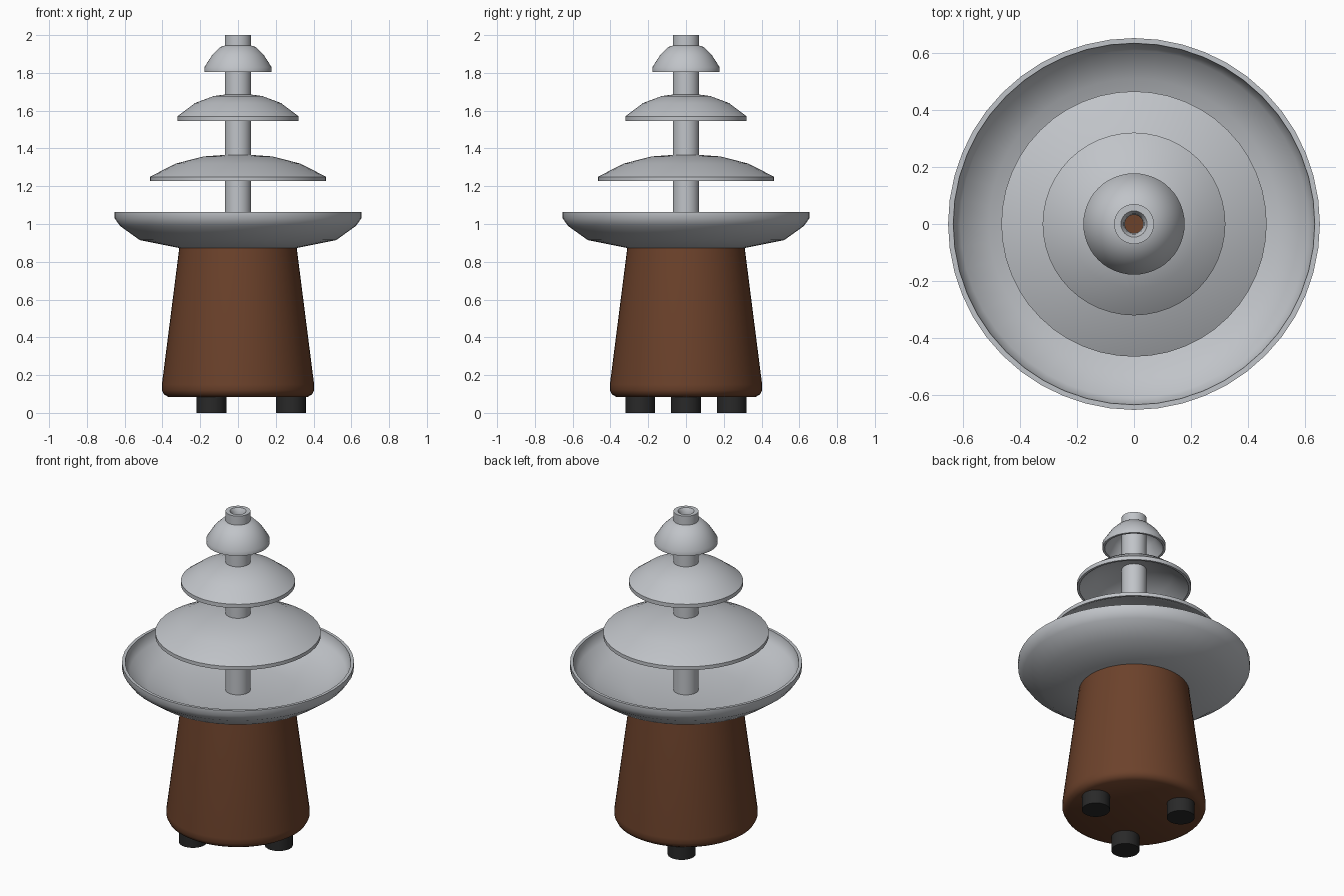
import bpy
import bmesh
from math import radians, cos, sin, tau
from mathutils import Vector

if "Cube" in bpy.data.objects:
    bpy.data.objects.remove(bpy.data.objects["Cube"], do_unlink=True)


def material(name, rgb, roughness=0.5):
    mat = bpy.data.materials.new(name)
    mat.use_nodes = True
    colour = (*rgb, 1.0)
    mat.diffuse_color = colour
    shader = mat.node_tree.nodes["Principled BSDF"]
    shader.inputs["Base Color"].default_value = colour
    shader.inputs["Roughness"].default_value = roughness
    return mat


steel = material("light grey steel", (0.53, 0.55, 0.58))
brown = material("brown casing", (0.15, 0.054, 0.024))
rubber = material("black rubber", (0.022, 0.022, 0.022))


def lathe(name, profile, mat, closed=True, steps=48, centre=(0, 0, 0)):
    """Spin a (radius, height) profile about the vertical axis."""
    bm = bmesh.new()
    verts = [bm.verts.new((r, 0, z)) for r, z in profile]
    edges = [bm.edges.new(pair) for pair in zip(verts, verts[1:])]
    if closed:
        edges.append(bm.edges.new((verts[-1], verts[0])))
    bmesh.ops.spin(bm, geom=verts + edges, cent=(0, 0, 0), axis=(0, 0, 1),
                   angle=tau, steps=steps, use_duplicate=False)
    bmesh.ops.remove_doubles(bm, verts=bm.verts, dist=0.0001)
    bmesh.ops.recalc_face_normals(bm, faces=bm.faces)
    mesh = bpy.data.meshes.new(name)
    bm.to_mesh(mesh)
    bm.free()
    obj = bpy.data.objects.new(name, mesh)
    obj.location = Vector(centre)
    mesh.materials.append(mat)
    bpy.context.collection.objects.link(obj)
    bpy.ops.object.select_all(action="DESELECT")
    obj.select_set(True)
    bpy.context.view_layer.objects.active = obj
    bpy.ops.object.shade_smooth_by_angle(angle=radians(35))
    return obj


# Tapered casing with a rounded lower edge
lathe("base_casing", [(0, 0.085), (0.37, 0.085), (0.392, 0.098), (0.403, 0.12),
                      (0.403, 0.15), (0.31, 0.88), (0, 0.88)], brown, closed=False)

# Three feet spaced evenly around the casing
for i in range(3):
    a = tau * i / 3
    lathe(f"foot_{i + 1}", [(0, 0), (0.079, 0), (0.079, 0.1), (0, 0.1)], rubber,
          closed=False, steps=32, centre=(0.28 * cos(a), 0.28 * sin(a), 0))

# Catch bowl, a shell with an opening below the column
lathe("catch_bowl", [(0.04, 0.873), (0.31, 0.873), (0.52, 0.915), (0.625, 0.99),
                     (0.653, 1.03), (0.653, 1.063), (0.635, 1.063), (0.632, 1.035),
                     (0.61, 1.0), (0.51, 0.933), (0.31, 0.892), (0.04, 0.89)], steel)

# Hollow centre column
lathe("column", [(0.07, 0.88), (0.07, 2.0), (0.046, 2.0), (0.036, 1.985),
                 (0.032, 1.96), (0.032, 0.88)], steel)


# Tier shells: outer profile, then the same line lowered for the underside
def tier(name, outer, thickness):
    rim_r, rim_z = outer[0]
    inside = [(max(r - thickness * 0.6, 0.065), z - thickness) for r, z in outer[1:]]
    inside[0] = (rim_r - thickness * 0.6, rim_z)
    lathe(name, outer + inside[::-1], steel)


tier("lower_tier", [(0.466, 1.228), (0.466, 1.25), (0.33, 1.32),
                    (0.18, 1.358), (0.065, 1.366)], 0.022)
tier("middle_tier", [(0.321, 1.546), (0.321, 1.57), (0.228, 1.64),
                     (0.13, 1.677), (0.065, 1.686)], 0.022)
tier("upper_tier", [(0.178, 1.804), (0.178, 1.83), (0.135, 1.897),
                    (0.095, 1.937), (0.065, 1.946)], 0.022)
